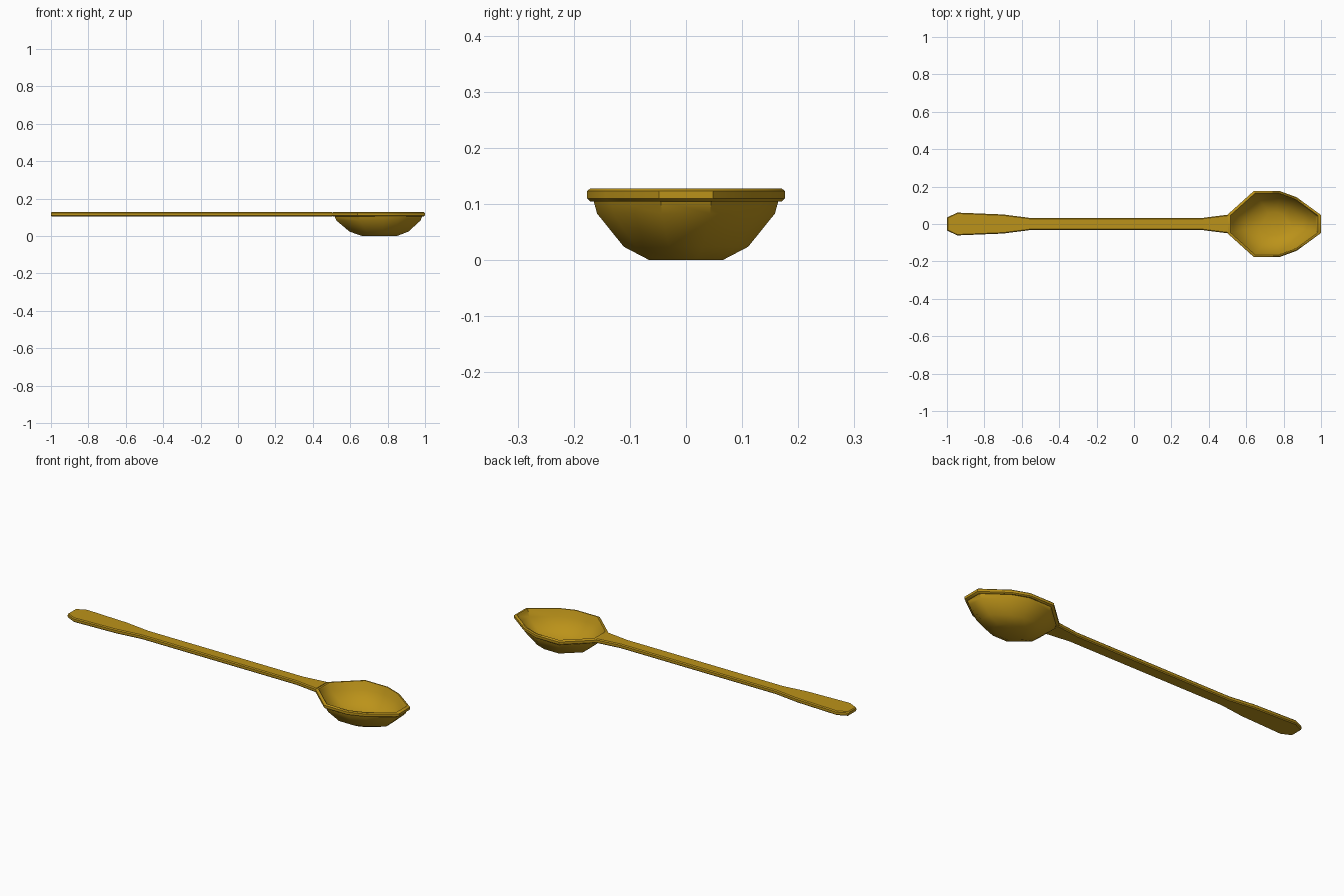
import bpy, bmesh, math

if "Cube" in bpy.data.objects:
    bpy.data.objects.remove(bpy.data.objects["Cube"])

brass = bpy.data.materials.new("golden")
brass.diffuse_color = (0.50, 0.29, 0.01, 1)
brass.use_nodes = True
brass.node_tree.nodes["Principled BSDF"].inputs["Base Color"].default_value = brass.diffuse_color


def loft(name, rings, angle):
    """Skin a list of equal-length closed rings and cap both ends."""
    bm = bmesh.new()
    loops = [[bm.verts.new(p) for p in ring] for ring in rings]
    n = len(loops[0])
    for a, b in zip(loops, loops[1:]):
        for i in range(n):
            j = (i + 1) % n
            bm.faces.new((a[i], a[j], b[j], b[i]))
    bm.faces.new(loops[0])
    bm.faces.new(loops[-1])
    bmesh.ops.recalc_face_normals(bm, faces=bm.faces)
    mesh = bpy.data.meshes.new(name)
    bm.to_mesh(mesh)
    bm.free()
    ob = bpy.data.objects.new(name, mesh)
    bpy.context.collection.objects.link(ob)
    mesh.materials.append(brass)
    bpy.ops.object.select_all(action='DESELECT')
    ob.select_set(True)
    bpy.context.view_layer.objects.active = ob
    bpy.ops.object.shade_smooth_by_angle(angle=math.radians(angle))
    return ob


# Bowl: ten-sided outline scaled about its centre, outside up and inside down
half = [(0.50, 0.05), (0.64, 0.176), (0.78, 0.176), (0.87, 0.143), (1.0, 0.048)]
outline = half + [(x, -y) for x, y in reversed(half)]
CX = 0.76
levels = [(0.37, 0.0), (0.63, 0.024), (0.90, 0.083), (0.935, 0.105),  # outside
          (0.97, 0.105), (1.0, 0.110), (1.0, 0.123), (0.97, 0.128),   # rim
          (0.935, 0.128), (0.915, 0.122), (0.88, 0.088),              # inside
          (0.60, 0.033), (0.34, 0.010)]
loft("bowl", [[(CX + (x - CX) * s, y * s, z) for x, y in outline]
              for s, z in levels], 40)

# Handle: chamfered bar that widens at the grip end and at the bowl
ZM, HT, C = 0.1165, 0.0115, 0.005


def section(x, w, h):
    pts = [(w - C, h), (w, h - C), (w, C - h), (w - C, -h)]
    pts += [(-y, z) for y, z in reversed(pts)]
    return [(x, y, ZM + z) for y, z in pts]


stations = [(-1.0, 0.033, HT - 0.004), (-0.995, 0.037, HT), (-0.945, 0.061, HT),
            (-0.70, 0.051, HT), (-0.56, 0.033, HT), (0.37, 0.033, HT),
            (0.503, 0.05, HT)]
loft("handle", [section(*s) for s in stations], 30)
